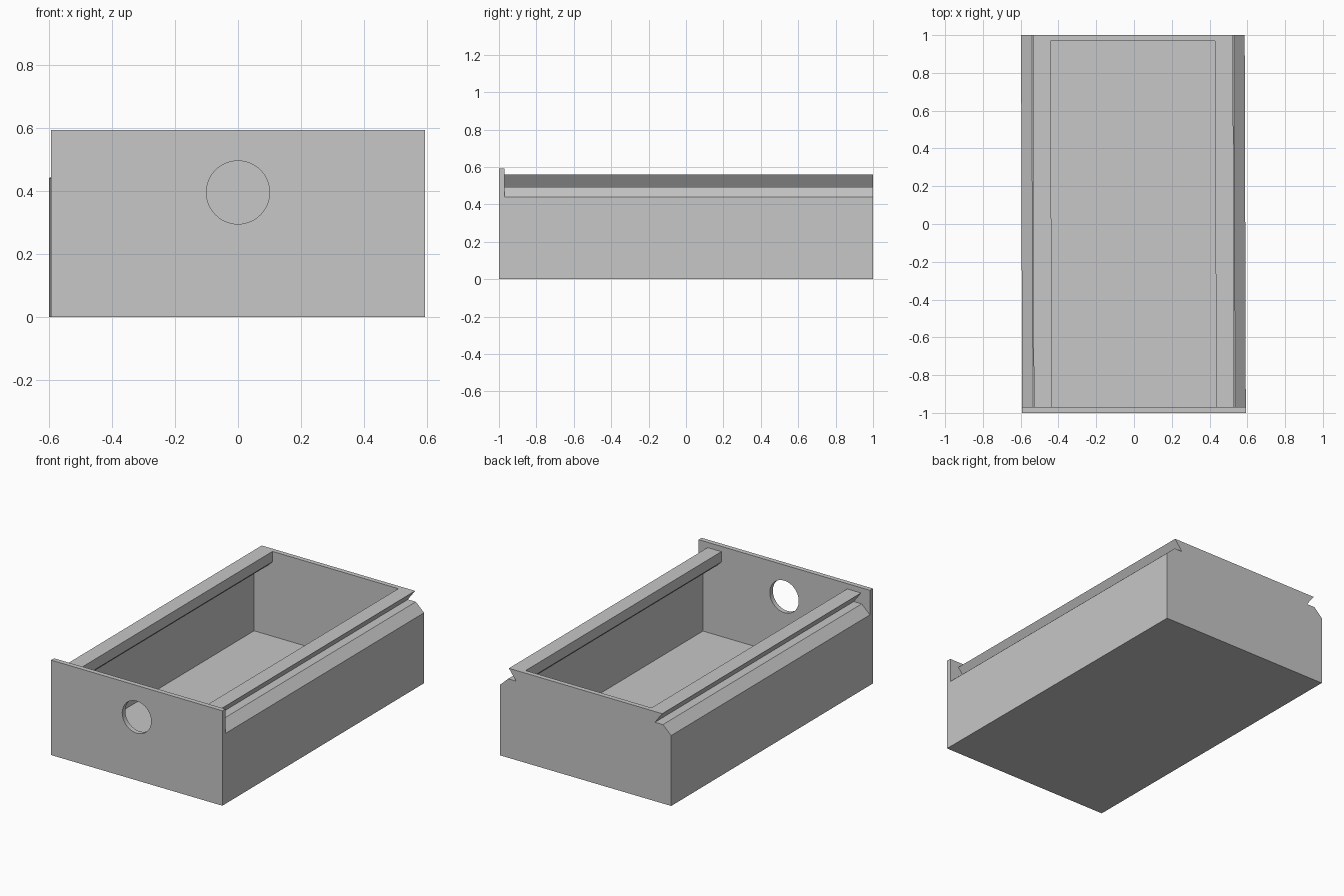
import bpy
import bmesh
import math
from mathutils import Vector

if "Cube" in bpy.data.objects:
    bpy.data.objects.remove(bpy.data.objects["Cube"], do_unlink=True)

gray = bpy.data.materials.new("plain gray")
gray.use_nodes = True
gray.diffuse_color = (0.57, 0.57, 0.57, 1)
gray.node_tree.nodes["Principled BSDF"].inputs["Base Color"].default_value = gray.diffuse_color

SKEW = 0.003  # slight sideways lean of the tray along its length


def mirrored(half):
    """Complete a +x half outline with its -x mirror image."""
    return half + [(-x, z) for x, z in reversed(half)]


def extruded(name, loops, y0, y1, skew=0.0):
    """Fill x-z outlines (later loops are holes) and extrude from y0 to y1."""
    bm = bmesh.new()
    edges = []
    for loop in loops:
        verts = [bm.verts.new((x, y0, z)) for x, z in loop]
        edges += [bm.edges.new((v, verts[i - 1])) for i, v in enumerate(verts)]
    bmesh.ops.triangle_fill(bm, edges=edges, use_beauty=True)
    grown = bmesh.ops.extrude_face_region(bm, geom=bm.faces[:])["geom"]
    moved = [g for g in grown if isinstance(g, bmesh.types.BMVert)]
    bmesh.ops.translate(bm, verts=moved, vec=Vector((0, y1 - y0, 0)))
    for v in bm.verts:
        v.co.x -= skew * (v.co.y + 1)
    bmesh.ops.recalc_face_normals(bm, faces=bm.faces)
    bmesh.ops.dissolve_limit(bm, angle_limit=0.001, verts=bm.verts, edges=bm.edges)
    mesh = bpy.data.meshes.new(name)
    bm.to_mesh(mesh)
    bm.free()
    mesh.materials.append(gray)
    obj = bpy.data.objects.new(name, mesh)
    bpy.context.collection.objects.link(obj)
    return obj


# Outer side: wall, chamfer, ledge, undercut rail
outer = [(0.592, 0), (0.592, 0.44), (0.535, 0.493), (0.48, 0.493), (0.53, 0.56)]
# Inner side: lip, sloped underside, thin wall, floor
inner = [(0.435, 0.56), (0.435, 0.495), (0.465, 0.465), (0.53, 0.465),
         (0.562, 0.43), (0.562, 0.03)]

# Tray with floor, side walls and rails in one section
half = outer + inner
extruded("tray_body", [mirrored(half)], -0.97, 0.97, SKEW)

# Back wall closes the same section
extruded("back_wall", [mirrored(outer)], 0.97, 1.0, SKEW)

# Front panel with round finger hole
panel = mirrored([(0.592, 0), (0.592, 0.593)])
hole = [(0.1 * math.cos(a), 0.395 + 0.1 * math.sin(a))
        for a in (math.tau * i / 64 for i in range(64))]
front = extruded("front_panel", [panel, hole], -1.0, -0.97)

# Smooth only the rim of the hole
bpy.ops.object.select_all(action="DESELECT")
front.select_set(True)
bpy.context.view_layer.objects.active = front
bpy.ops.object.shade_smooth_by_angle(angle=math.radians(30))
